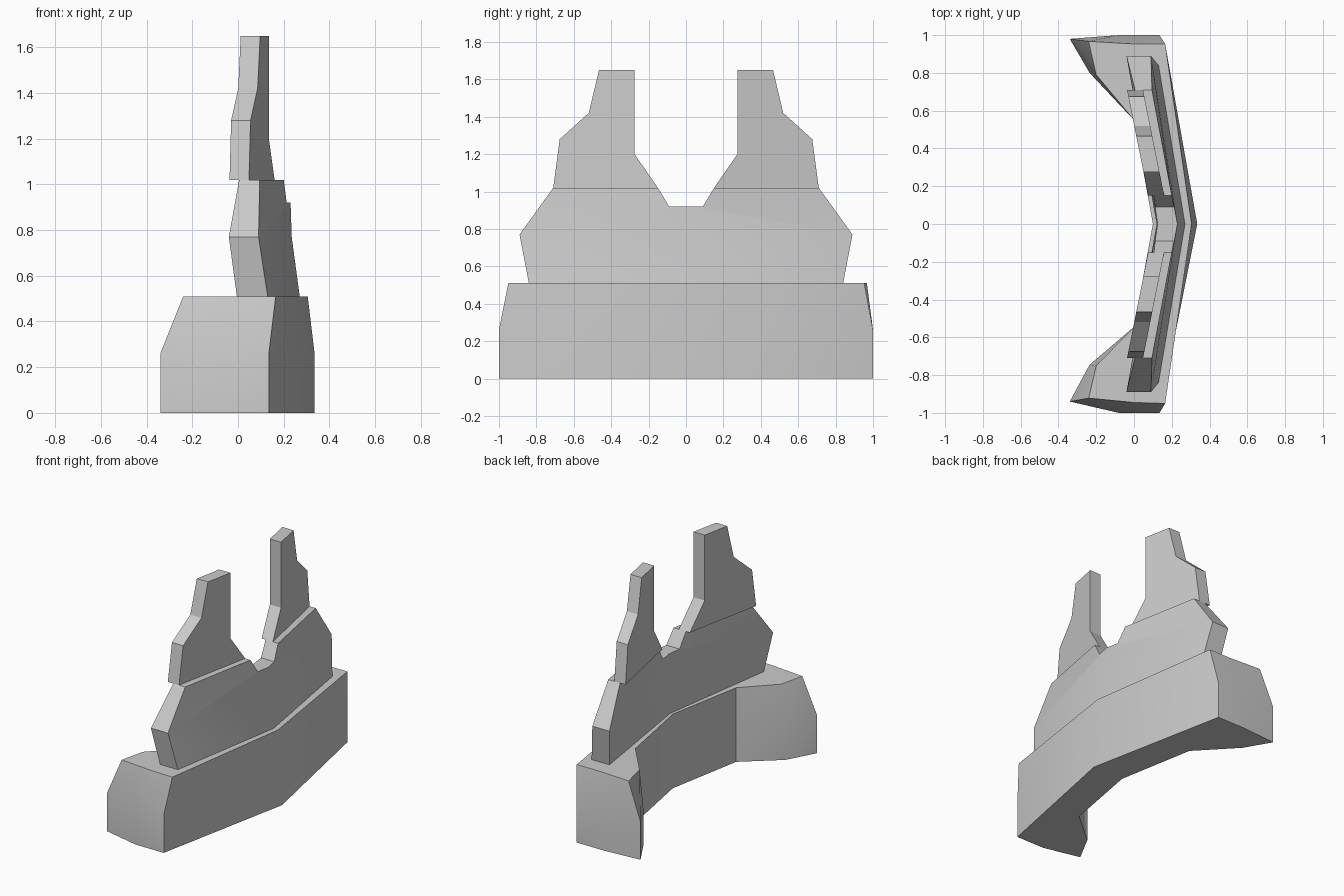
import bpy, bmesh
from math import radians

if "Cube" in bpy.data.objects:
    bpy.data.objects.remove(bpy.data.objects["Cube"])


def finish(name, bm):
    bmesh.ops.remove_doubles(bm, verts=bm.verts, dist=0.0005)
    bmesh.ops.recalc_face_normals(bm, faces=bm.faces)
    mesh = bpy.data.meshes.new(name)
    bm.to_mesh(mesh)
    bm.free()
    obj = bpy.data.objects.new(name, mesh)
    bpy.context.collection.objects.link(obj)
    bpy.ops.object.select_all(action='DESELECT')
    obj.select_set(True)
    bpy.context.view_layer.objects.active = obj
    bpy.ops.object.shade_smooth_by_angle(angle=radians(30))
    return obj


def loft(name, rings):
    """Stack closed (x, y) outlines at given heights."""
    bm = bmesh.new()
    vs = [[bm.verts.new((x, y, z)) for x, y in ring] for z, ring in rings]
    n = len(vs[0])
    for a, b in zip(vs, vs[1:]):
        for i in range(n):
            j = (i + 1) % n
            bm.faces.new((a[i], a[j], b[j], b[i]))
    bm.faces.new(vs[0])
    bm.faces.new(vs[-1])
    return finish(name, bm)


def slab(name, pts, faces, sides):
    """Thin wall from (y, z, outer x, inner x) points, open only on the y=0 seam."""
    bm = bmesh.new()
    for s in sides:
        outer = [bm.verts.new((xo, s * y, z)) for y, z, xo, xi in pts]
        inner = [bm.verts.new((xi, s * y, z)) for y, z, xo, xi in pts]
        edges = [(f[i - 1], f[i]) for f in faces for i in range(len(f))]
        for f in faces:
            bm.faces.new([outer[i] for i in f])
            bm.faces.new([inner[i] for i in f])
        for a, b in edges:
            on_seam = pts[a][0] == 0 and pts[b][0] == 0
            if (b, a) not in edges and not on_seam:
                bm.faces.new((outer[a], outer[b], inner[b], inner[a]))
    return finish(name, bm)


# Thick base with returning end blocks
foot = [(0.335, 0), (0.135, 1), (-0.08, 1), (-0.34, 0.98), (-0.235, 0.80),
        (0, 0.55), (0.10, 0), (0, -0.545), (-0.235, -0.745), (-0.34, -0.94),
        (-0.08, -1), (0.135, -1)]
ledge = [(0.305, 0), (0.165, 0.953), (0, 0.953), (-0.24, 0.967), (-0.20, 0.79),
         (0, 0.55), (0.10, 0), (0, -0.545), (-0.20, -0.75), (-0.24, -0.922),
         (0, -0.945), (0.165, -0.95)]
loft("wall_base", [(0, foot), (0.26, foot), (0.51, ledge)])

# Middle wall with the bottom of the notch
middle = [(0, 0.51, 0.27, 0.12), (0.84, 0.51, 0.13, -0.005),
          (0.89, 0.77, 0.09, -0.04), (0, 0.77, 0.235, 0.12),
          (0.71, 1.02, 0.095, 0.005), (0.15, 1.02, 0.20, 0.105),
          (0.09, 0.92, 0.213, 0.112), (0, 0.92, 0.23, 0.125)]
slab("middle_wall", middle, [(0, 1, 2, 3), (3, 2, 4, 5, 6, 7)], (1, -1))

# Two broken upper towers, set back from the middle wall
outline = [(0.15, 1.02), (0.71, 1.02), (0.675, 1.28), (0.52, 1.42),
           (0.465, 1.65), (0.275, 1.65), (0.275, 1.20)]
tower = [(y, z, 0.19 - 0.2 * y, 0.105 - 0.2 * y) for y, z in outline]
for side, label in ((1, "left"), (-1, "right")):
    slab("upper_wall_" + label, tower, [tuple(range(7))], (side,))
